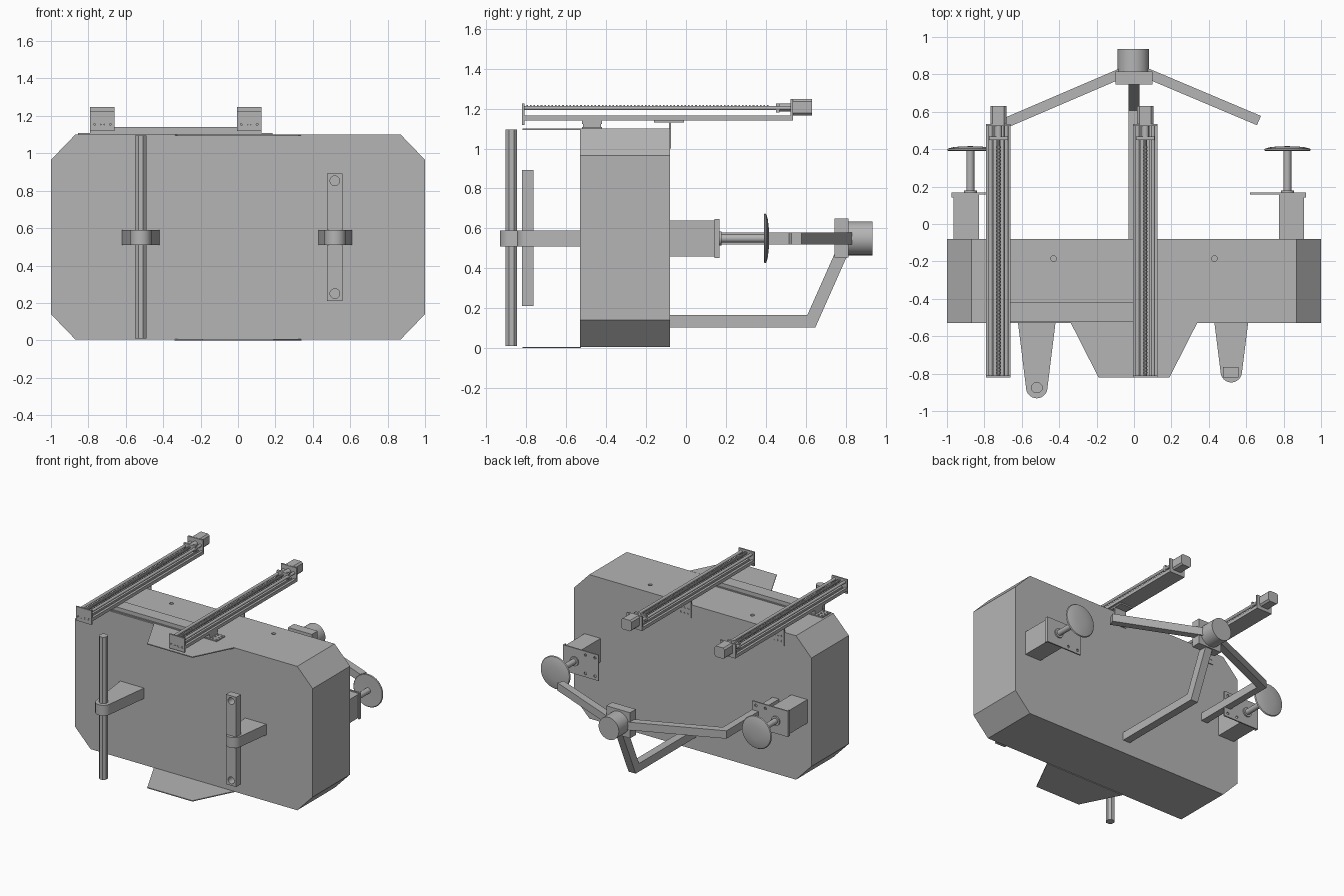
import bpy, bmesh
from math import cos, sin, pi, radians
from mathutils import Vector

if "Cube" in bpy.data.objects:
    bpy.data.objects.remove(bpy.data.objects["Cube"])

grey = bpy.data.materials.new("plain grey")
grey.use_nodes = True
colour = (0.46, 0.46, 0.46, 1)
grey.diffuse_color = colour
grey.node_tree.nodes["Principled BSDF"].inputs["Base Color"].default_value = colour
parts = []


def place(axis, a, b, t):
    return {"x": (t, a, b), "y": (a, t, b), "z": (a, b, t)}[axis]


def prism(name, outline, axis, lo, hi):
    """Extrude a flat outline along an axis."""
    bm = bmesh.new()
    base = bm.faces.new([bm.verts.new(place(axis, a, b, lo)) for a, b in outline])
    ext = bmesh.ops.extrude_face_region(bm, geom=[base])
    shift = Vector(place(axis, 0, 0, hi - lo))
    bmesh.ops.translate(bm, vec=shift, verts=[g for g in ext["geom"] if isinstance(g, bmesh.types.BMVert)])
    return finish(name, bm)


def finish(name, bm):
    bmesh.ops.recalc_face_normals(bm, faces=bm.faces)
    mesh = bpy.data.meshes.new(name)
    bm.to_mesh(mesh)
    bm.free()
    mesh.materials.append(grey)
    obj = bpy.data.objects.new(name, mesh)
    bpy.context.collection.objects.link(obj)
    parts.append(obj)
    return obj


def rect(a0, a1, b0, b1):
    return [(a0, b0), (a1, b0), (a1, b1), (a0, b1)]


def box(name, x0, x1, y0, y1, z0, z1):
    return prism(name, rect(x0, x1, y0, y1), "z", z0, z1)


def ngon(a, b, r, n=24, start=0.0):
    return [(a + r * cos(start + 2 * pi * i / n), b + r * sin(start + 2 * pi * i / n)) for i in range(n)]


def chamfered(a0, a1, b0, b1, c, d):
    return [(a0 + c, b0), (a1 - c, b0), (a1, b0 + d), (a1, b1 - d),
            (a1 - c, b1), (a0 + c, b1), (a0, b1 - d), (a0, b0 + d)]


def ribbon(path, half):
    """Outline of a bent bar with mitred corners."""
    pts = [Vector(p) for p in path]
    left, right = [], []
    for i, p in enumerate(pts):
        dirs = [(pts[j + 1] - pts[j]).normalized() for j in (i - 1, i) if 0 <= j < len(pts) - 1]
        normals = [Vector((-d.y, d.x)) for d in dirs]
        m = sum(normals, Vector((0, 0))).normalized()
        m *= half / m.dot(normals[0])
        left.append(p + m)
        right.append(p - m)
    return [tuple(p) for p in left + right[::-1]]


def drill(obj, holes, axis, r, lo, hi, n=12):
    """Cut round holes through a part."""
    for a, b in holes:
        cutter = prism("cutter", ngon(a, b, r, n), axis, lo, hi)
        cutter.hide_render = True
        mod = obj.modifiers.new("hole", "BOOLEAN")
        mod.object, mod.operation, mod.solver = cutter, "DIFFERENCE", "EXACT"
        bpy.context.view_layer.objects.active = obj
        bpy.ops.object.modifier_apply(modifier=mod.name)
        parts.remove(cutter)
        bpy.data.objects.remove(cutter)


# Main body with chamfered corners and two dimples on top
body = prism("body", chamfered(-1, 1, 0.005, 1.1, 0.13, 0.135), "y", -0.53, -0.08)
drill(body, [(-0.43, -0.185), (0.43, -0.185)], "z", 0.015, 1.05, 1.2)

# Thin front wings on the top and bottom
wing = [(-0.34, -0.525), (0.34, -0.525), (0.19, -0.82), (-0.19, -0.82)]
prism("lower_wing", wing, "z", 0, 0.007)
prism("upper_wing", wing, "z", 1.094, 1.101)


# Tapered front arms with rounded ends
def front_arm(name, x, half, yc, r):
    arc = [(x + r * cos(t), yc + r * sin(t)) for t in [radians(-8 - 164 * i / 14) for i in range(15)]]
    return prism(name, [(x - half, -0.53), (x + half, -0.53)] + arc, "z", 0.51, 0.59)


front_arm("rod_arm", -0.52, 0.1, -0.875, 0.057)
prism("vertical_rod", ngon(-0.52, -0.875, 0.032, 8, pi / 8), "z", 0.01, 1.095)
front_arm("bar_arm", 0.52, 0.09, -0.79, 0.057)
bar = box("vertical_bar", 0.475, 0.56, -0.822, -0.765, 0.21, 0.893)
drill(bar, [(0.518, 0.25), (0.518, 0.853)], "y", 0.026, -0.9, -0.7, 20)

# Crossbeam that carries the rails
foot = box("crossbeam_foot", -0.855, 0.185, -0.52, -0.42, 1.1, 1.108)
drill(foot, [(x, y) for x in (-0.84, -0.81, 0.14, 0.17) for y in (-0.5, -0.47, -0.44)], "z", 0.008, 1.05, 1.15, 8)
box("crossbeam", -0.79, 0.125, -0.515, -0.425, 1.105, 1.125)
box("crossbeam_cap", -0.79, 0.125, -0.52, -0.42, 1.122, 1.14)


# Linear rails
def rail(side, x):
    w = 0.065
    # Slotted base beam
    base = [(x - w, 1.14), (x + w, 1.14), (x + w, 1.165)]
    for c in (0.036, 0, -0.036):
        base += [(x + c + 0.01, 1.165), (x + c + 0.01, 1.152), (x + c - 0.01, 1.152), (x + c - 0.01, 1.165)]
    prism(side + "_rail_base", base + [(x - w, 1.165)], "y", -0.82, 0.53)
    # Guide rods and threaded screw
    for s in (-1, 1):
        prism(side + "_guide_rod", ngon(x + s * 0.042, 1.203, 0.011, 12), "y", -0.815, 0.53)
    prism(side + "_screw", ngon(x, 1.205, 0.009, 10), "y", -0.815, 0.53)
    for i in range(68):
        y = -0.8 + i * 0.018
        prism(side + "_thread", ngon(x, 1.205, 0.013, 10), "y", y, y + 0.008)
    # End plates, bearing block and motor
    end = box(side + "_front_plate", x - w, x + w, -0.822, -0.81, 1.118, 1.225)
    drill(end, [(x + d, 1.152) for d in (-0.045, -0.015, 0.015, 0.045)], "y", 0.008, -0.9, -0.78, 8)
    box(side + "_rear_plate", x - w, x + w, 0.523, 0.535, 1.14, 1.247)
    box(side + "_bearing_block", x - 0.05, x + 0.05, 0.45, 0.468, 1.18, 1.226)
    prism(side + "_coupling", ngon(x, 1.205, 0.02, 16), "y", 0.468, 0.525)
    prism(side + "_rail_motor", chamfered(x - 0.043, x + 0.043, 1.165, 1.248, 0.012, 0.012), "y", 0.53, 0.632)
    # Rear T bracket bolted to the body
    box(side + "_bracket_top", x - 0.05, x + 0.05, -0.16, -0.01, 1.13, 1.141)
    leg = box(side + "_bracket_leg", x - 0.05, x + 0.05, -0.085, -0.074, 1.0, 1.135)
    drill(leg, [(x + d, z) for d in (-0.03, 0, 0.03) for z in (1.03, 1.07)], "y", 0.008, -0.0775, 0, 8)


rail("right", -0.725)
rail("left", 0.06)


# Rear wheels with gearbox, mounting plate and axle
def wheel(side, x, s):
    def span(a, b):
        return sorted((x + s * a, x + s * b))
    box(side + "_gearbox", *span(-0.045, 0.09), -0.08, 0.16, 0.46, 0.64)
    plate = box(side + "_mount_plate", *span(-0.2, 0.1), 0.158, 0.168, 0.452, 0.648)
    drill(plate, [(x + s * a, z) for a in (-0.17, -0.09) for z in (0.48, 0.62)], "y", 0.01, 0.1, 0.2, 10)
    box(side + "_plate_lip", *span(0.09, 0.1), 0.143, 0.168, 0.452, 0.648)
    prism(side + "_axle_boss", ngon(x, 0.55, 0.035), "y", 0.165, 0.178)
    prism(side + "_axle", ngon(x, 0.55, 0.021), "y", 0.16, 0.398)
    # Domed disc turned around the axle
    bm = bmesh.new()
    profile = [(0, 0.416), (0.05, 0.415), (0.095, 0.41), (0.12, 0.403), (0.125, 0.396),
               (0.12, 0.391), (0.03, 0.393), (0, 0.393)]
    vs = [bm.verts.new((x + r, y, 0.55)) for r, y in profile]
    es = [bm.edges.new(pair) for pair in zip(vs, vs[1:])]
    bmesh.ops.spin(bm, geom=vs + es, cent=(x, 0, 0.55), axis=(0, 1, 0), angle=2 * pi, steps=48)
    bmesh.ops.remove_doubles(bm, verts=bm.verts, dist=0.0005)
    finish(side + "_wheel", bm)


wheel("left", 0.82, 1)
wheel("right", -0.875, -1)

# Rear hub carried on three struts
box("hub_block", -0.1, 0.1, 0.745, 0.815, 0.455, 0.65)
prism("hub_cylinder", ngon(-0.004, 0.55, 0.085, 48), "y", 0.81, 0.935)
strut = prism("left_strut", ribbon([(0, 0.835), (0.668, 0.553)], 0.027), "z", 0.52, 0.58)
prism("right_strut", ribbon([(0, 0.835), (-0.7, 0.535), (-0.7, -0.08)], 0.027), "z", 0.52, 0.58)
prism("lower_strut", ribbon([(-0.085, 0.135), (0.628, 0.135), (0.79, 0.5)], 0.031), "x", -0.03, 0.03)

# Smooth the round parts, keeping edges crisp
bpy.ops.object.select_all(action="DESELECT")
for obj in parts:
    obj.select_set(True)
bpy.context.view_layer.objects.active = parts[0]
bpy.ops.object.shade_smooth_by_angle(angle=radians(32))
